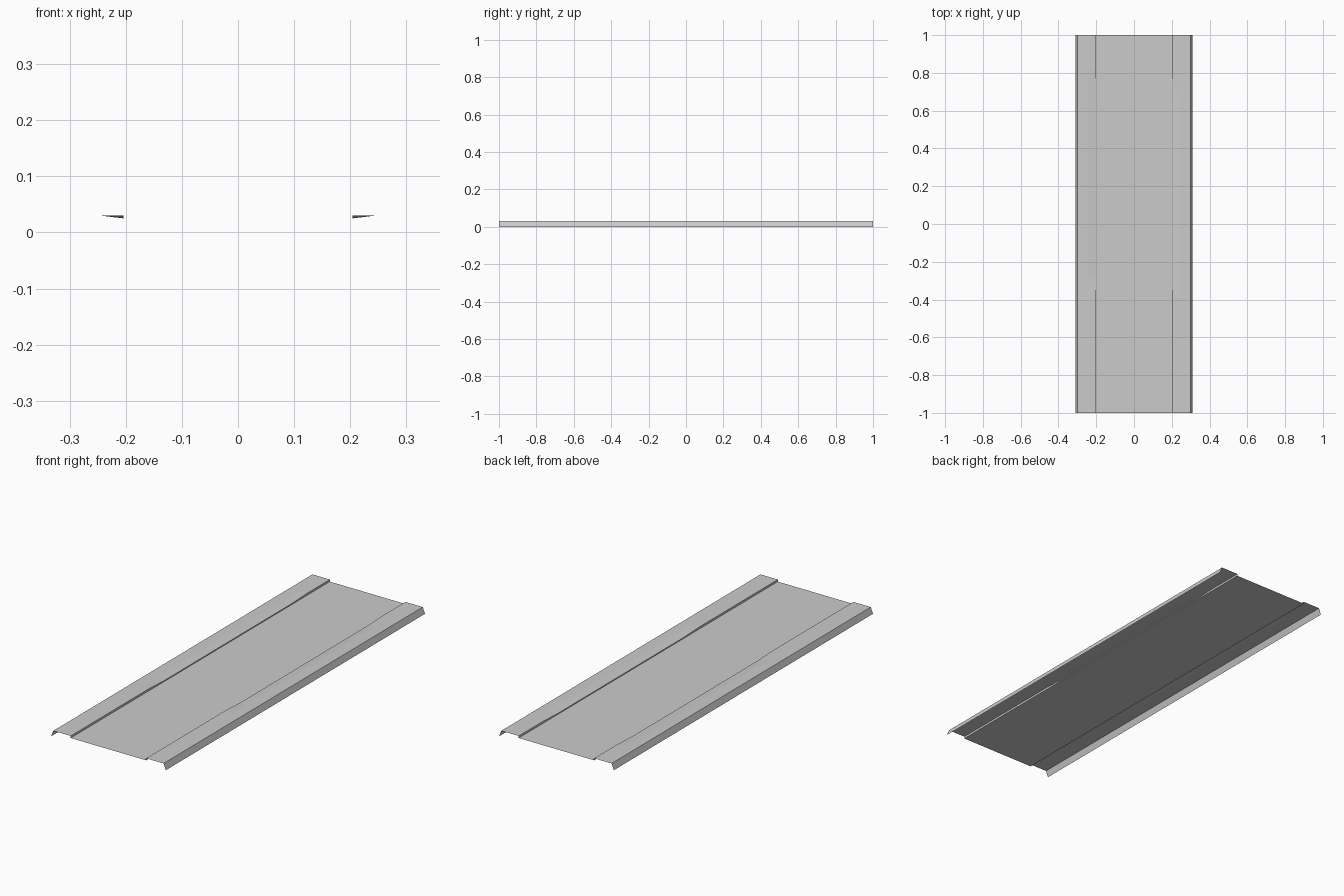
import bpy, bmesh

if "Cube" in bpy.data.objects:
    bpy.data.objects.remove(bpy.data.objects["Cube"])

PLATE_Z, TOP_Z, DIP_Z = 0.02, 0.03, 0.025
INNER, FOLD, SHOULDER, LIP = 0.204, 0.245, 0.298, 0.31

# stations along the length: (y, height of the inner flange edge)
STATIONS = [(-1, TOP_Z), (-0.39, TOP_Z), (-0.28, DIP_Z),
            (0.70, DIP_Z), (0.82, TOP_Z), (1, TOP_Z)]


def loft(name, sections):
    """Skin a row of open cross-sections into a thin sheet, mirrored on x."""
    bm = bmesh.new()
    rows = [[bm.verts.new(p) for p in s] for s in sections]
    for a, b in zip(rows, rows[1:]):
        for i in range(len(a) - 1):
            bm.faces.new((a[i], a[i + 1], b[i + 1], b[i]))
    mesh = bpy.data.meshes.new(name)
    bm.to_mesh(mesh)
    bm.free()
    ob = bpy.data.objects.new(name, mesh)
    bpy.context.collection.objects.link(ob)
    mod = ob.modifiers.new("Mirror", 'MIRROR')
    mod.use_axis[0] = True
    mod.merge_threshold = 0.0001
    return ob


# flat middle panel
loft("centre_panel", [[(0, y, PLATE_Z), (INNER, y, PLATE_Z)] for y in (-1, 1)])

# raised side flanges: step, dipped inner strip, flat top, sloping outer lip
loft("side_flanges", [[(INNER, y, PLATE_Z), (INNER, y, z), (FOLD, y, TOP_Z),
                       (SHOULDER, y, TOP_Z), (LIP, y, 0)] for y, z in STATIONS])
